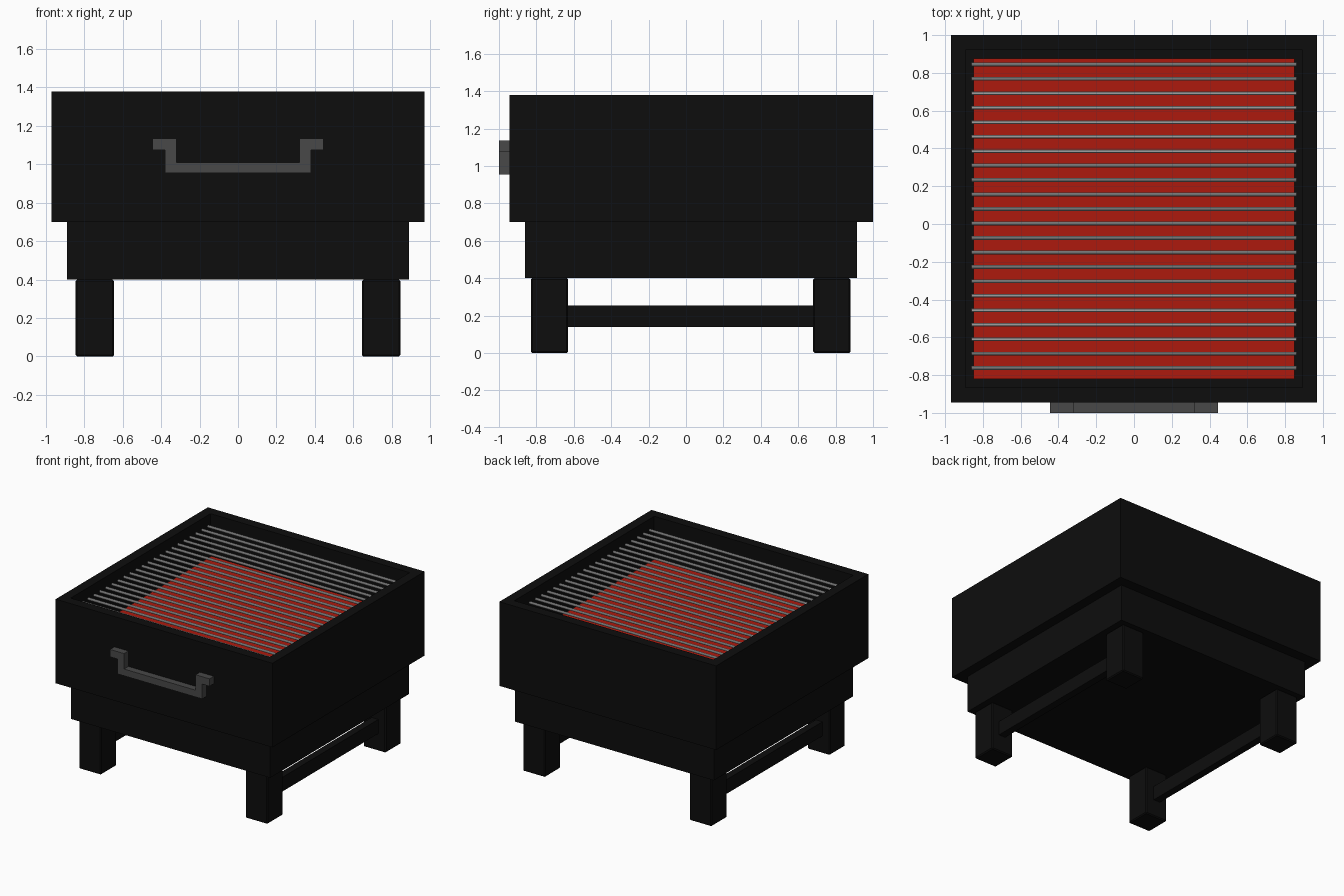
import bpy, bmesh, math

if "Cube" in bpy.data.objects:
    bpy.data.objects.remove(bpy.data.objects["Cube"])


def material(name, rgb):
    m = bpy.data.materials.new(name)
    m.diffuse_color = (*rgb, 1)
    m.use_nodes = True
    m.node_tree.nodes["Principled BSDF"].inputs["Base Color"].default_value = m.diffuse_color
    return m


BLACK = material("black_iron", (0.004, 0.004, 0.004))
RED = material("hot_coals", (0.42, 0.01, 0.004))
DARK = material("dark_steel", (0.065, 0.065, 0.065))


def finish(bm, name, mat=None):
    bmesh.ops.recalc_face_normals(bm, faces=bm.faces)
    me = bpy.data.meshes.new(name)
    bm.to_mesh(me)
    bm.free()
    ob = bpy.data.objects.new(name, me)
    bpy.context.collection.objects.link(ob)
    if mat:
        me.materials.append(mat)
    return ob


def cube(x, y, z):
    """bmesh box from (min, max) ranges"""
    bm = bmesh.new()
    bmesh.ops.create_cube(bm, size=1)
    for v in bm.verts:
        v.co = [(r[0] + r[1]) / 2 + c * (r[1] - r[0]) for c, r in zip(v.co, (x, y, z))]
    return bm


def box(name, x, y, z, mat, bevel=0):
    ob = finish(cube(x, y, z), name, mat)
    if bevel:
        mod = ob.modifiers.new("bevel", "BEVEL")
        mod.width, mod.segments = bevel, 1
    return ob


# Upper firebox: inset the top face and push it down to form the tray
bm = cube((-0.97, 0.97), (-0.945, 1.0), (0.70, 1.38))
bm.faces.ensure_lookup_table()
top = max(bm.faces, key=lambda f: f.calc_center_median().z)
bmesh.ops.inset_region(bm, faces=[top], thickness=0.112)
well = bmesh.ops.extrude_discrete_faces(bm, faces=[top])["faces"][0]
for v in well.verts:
    v.co.z = 1.04
finish(bm, "firebox", BLACK)

# Lower body and coal bed
box("lower_body", (-0.89, 0.89), (-0.86, 0.915), (0.40, 0.70), BLACK)
box("coal_bed", (-0.85, 0.85), (-0.82, 0.875), (1.04, 1.065), RED)

# Legs and side rails
for side, s in (("left", -1), ("right", 1)):
    for end, y in (("front", -0.73), ("back", 0.78)):
        box(f"{end}_{side}_leg", (s * 0.745 - 0.1, s * 0.745 + 0.1),
            (y - 0.1, y + 0.1), (0, 0.40), BLACK, 0.008)
    box(f"{side}_rail", (s * 0.75 - 0.03, s * 0.75 + 0.03),
        (-0.63, 0.68), (0.14, 0.255), BLACK)

# Grate bars
for i in range(22):
    bpy.ops.mesh.primitive_cylinder_add(
        vertices=10, radius=0.01, depth=1.72,
        location=(0, -0.763 + i * 1.608 / 21, 1.315), rotation=(0, math.pi / 2, 0))
    bpy.context.object.name = f"grate_bar_{i + 1}"
    bpy.ops.object.shade_smooth_by_angle()

# Front handle: half profile mirrored, then extruded forward
half = [(0.32, 1.01), (0.32, 1.135), (0.445, 1.135), (0.445, 1.075), (0.38, 1.075), (0.38, 0.955)]
outline = half + [(-x, z) for x, z in reversed(half)]
bm = bmesh.new()
face = bm.faces.new([bm.verts.new((x, -0.945, z)) for x, z in outline])
ext = bmesh.ops.extrude_face_region(bm, geom=[face])["geom"]
bmesh.ops.translate(bm, vec=(0, -0.055, 0),
                    verts=[g for g in ext if isinstance(g, bmesh.types.BMVert)])
finish(bm, "front_handle", DARK)
